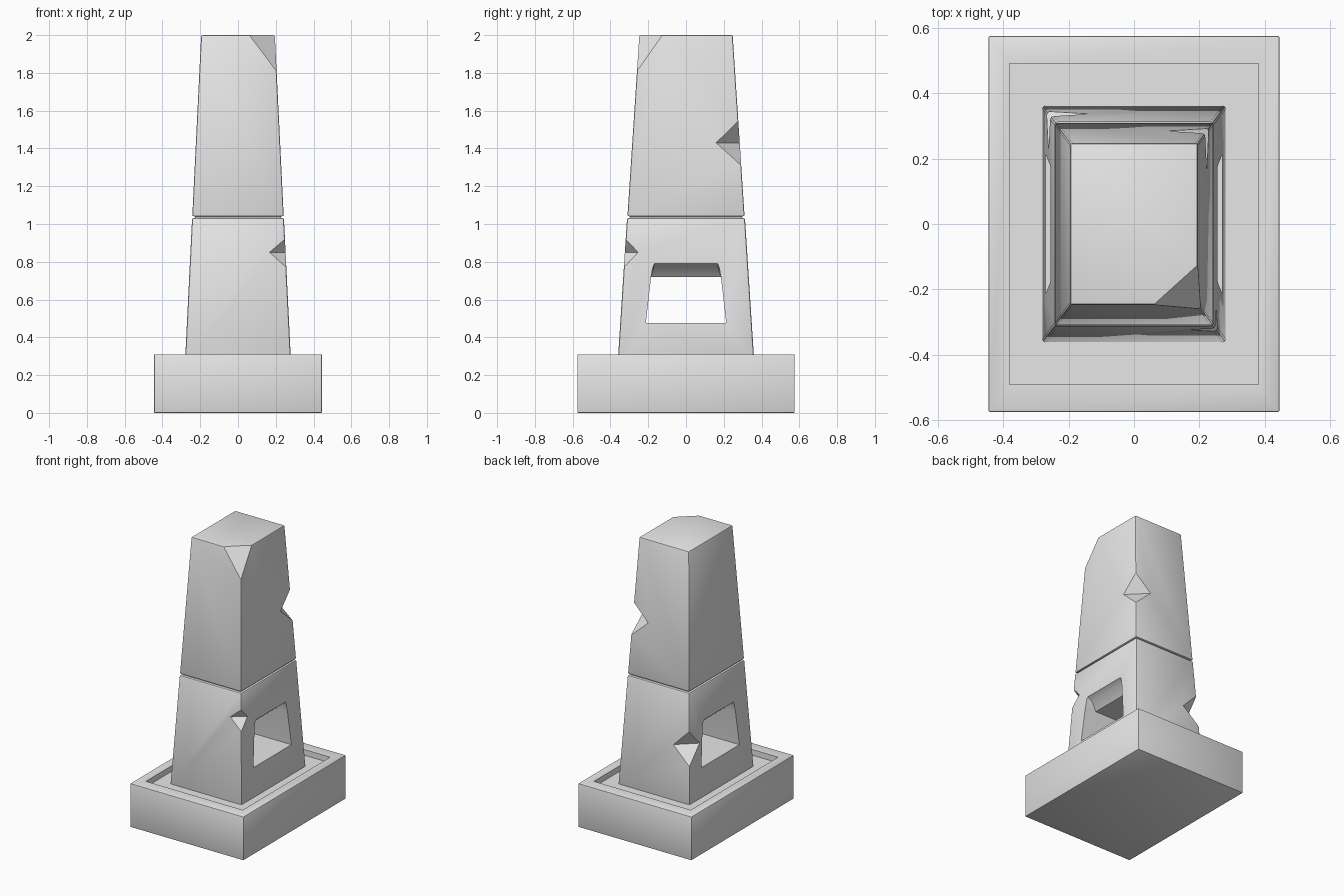
import bpy, bmesh
from mathutils import Vector

if "Cube" in bpy.data.objects:
    bpy.data.objects.remove(bpy.data.objects["Cube"])

stone = bpy.data.materials.new("grey stone")
stone.diffuse_color = (0.8, 0.8, 0.8, 1)
stone.use_nodes = True
stone.node_tree.nodes["Principled BSDF"].inputs["Base Color"].default_value = stone.diffuse_color


def hull(name, points):
    """Convex solid around a few points."""
    bm = bmesh.new()
    for p in points:
        bm.verts.new(p)
    bmesh.ops.convex_hull(bm, input=bm.verts[:])
    bmesh.ops.dissolve_limit(bm, angle_limit=0.001, verts=bm.verts[:], edges=bm.edges[:])
    bmesh.ops.recalc_face_normals(bm, faces=bm.faces[:])
    mesh = bpy.data.meshes.new(name)
    bm.to_mesh(mesh)
    bm.free()
    mesh.materials.append(stone)
    obj = bpy.data.objects.new(name, mesh)
    bpy.context.collection.objects.link(obj)
    return obj


def block(name, low, high):
    """Tapered block; low and high are (z, half width, half depth)."""
    return hull(name, [(sx * hx, sy * hy, z) for z, hx, hy in (low, high)
                       for sx in (-1, 1) for sy in (-1, 1)])


def apply(obj, mod):
    bpy.context.view_layer.objects.active = obj
    bpy.ops.object.modifier_apply(modifier=mod.name)


def bevel(obj, width):
    mod = obj.modifiers.new("bevel", 'BEVEL')
    mod.width, mod.segments = width, 2
    apply(obj, mod)


def cut(obj, cutter):
    mod = obj.modifiers.new("cut", 'BOOLEAN')
    mod.object, mod.solver = cutter, 'EXACT'
    apply(obj, mod)
    bpy.data.objects.remove(cutter)


def chip(obj, low, high, sx, sy, z, z_top, z_bottom, in_x, in_y):
    """Wedge-shaped notch in a corner edge of a tapered block."""
    def corner(h, dx=0.0, dy=0.0):
        t = (h - low[0]) / (high[0] - low[0])
        return Vector((sx * (low[1] + t * (high[1] - low[1]) - dx),
                       sy * (low[2] + t * (high[2] - low[2]) - dy), h))
    a, b = corner(z, dx=in_x), corner(z, dy=in_y)
    mid = (a + b) / 2
    cut(obj, hull("chip_cutter",
                  [mid + 2 * (p - mid) for p in (a, b, corner(z_top), corner(z_bottom))]))


# plinth with a sunken tray
base = block("plinth", (0, 0.445, 0.575), (0.31, 0.445, 0.575))
bevel(base, 0.006)
cut(base, block("tray_cutter", (0.27, 0.38, 0.49), (0.5, 0.38, 0.49)))

# lower shaft
LOW = (0.26, 0.281, 0.362), (1.033, 0.243, 0.312)
lower = block("lower_shaft", *LOW)
bevel(lower, 0.01)

# window through the lower shaft, with flared heads on both sides
cut(lower, hull("window_cutter", [(x, s * y, z) for x in (-0.5, 0.5) for s in (-1, 1)
                                  for y, z in ((0.213, 0.475), (0.185, 0.72))]))
for side in (-1, 1):
    cut(lower, hull("head_cutter", [(side * x, s * y, z) for s in (-1, 1) for x, y, z in (
        (0.17, 0.185, 0.72), (0.215, 0.169, 0.772), (0.4, 0.158, 0.86),
        (0.4, 0.185, 0.72))]))

# chipped corners of the lower shaft
chip(lower, *LOW, 1, -1, 0.85, 0.92, 0.77, 0.085, 0.07)
chip(lower, *LOW, -1, 1, 0.65, 0.77, 0.53, 0.125, 0.115)

# upper shaft with a broken top corner
HIGH = (1.041, 0.242, 0.31), (2.0, 0.195, 0.247)
upper = block("upper_shaft", *HIGH)
bevel(upper, 0.008)
p, q, r = Vector((0.06, -0.247, 2)), Vector((0.195, -0.125, 2)), Vector((0.204, -0.259, 1.81))
normal = (q - p).cross(r - p)
if normal.z < 0:
    normal.negate()
bm = bmesh.new()
bm.from_mesh(upper.data)
res = bmesh.ops.bisect_plane(bm, geom=bm.verts[:] + bm.edges[:] + bm.faces[:],
                             plane_co=p, plane_no=normal, clear_outer=True)
rim = [e for e in res["geom_cut"] if isinstance(e, bmesh.types.BMEdge)]
bmesh.ops.holes_fill(bm, edges=rim)
bmesh.ops.recalc_face_normals(bm, faces=bm.faces[:])
bm.to_mesh(upper.data)
bm.free()
chip(upper, *HIGH, 1, 1, 1.43, 1.545, 1.31, 0.125, 0.125)

# recessed joint between the shafts
neck = block("joint", (1.0, 0.228, 0.296), (1.07, 0.228, 0.296))

# smooth the rounded edges only
for obj in (base, lower, upper, neck):
    bpy.ops.object.select_all(action='DESELECT')
    obj.select_set(True)
    bpy.context.view_layer.objects.active = obj
    bpy.ops.object.shade_smooth_by_angle(angle=0.5)
